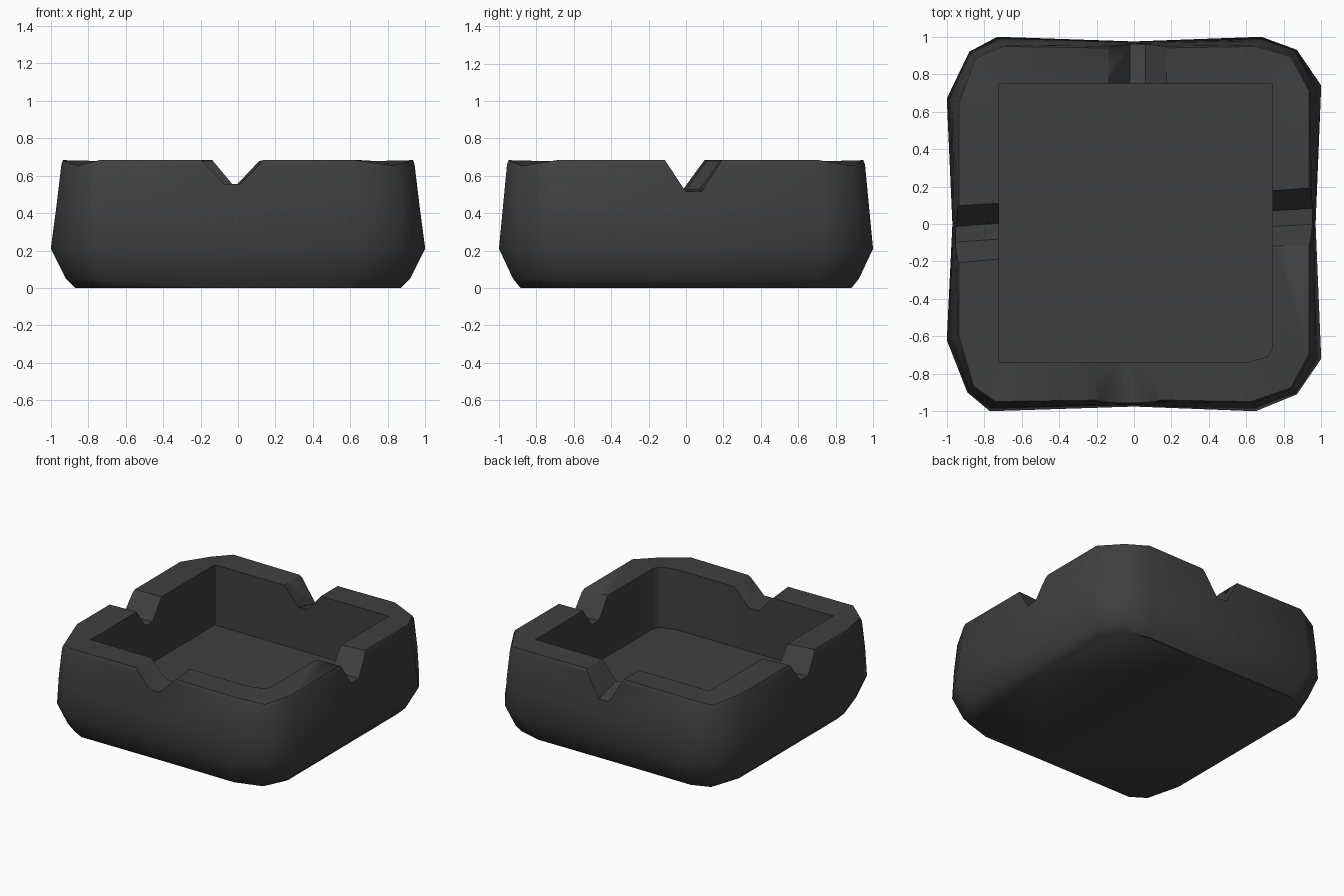
import bpy, bmesh, math
from mathutils import Matrix

if "Cube" in bpy.data.objects:
    bpy.data.objects.remove(bpy.data.objects["Cube"])

stone = bpy.data.materials.new("charcoal_grey")
stone.diffuse_color = (0.05, 0.05, 0.05, 1)
stone.use_nodes = True
stone.node_tree.nodes["Principled BSDF"].inputs["Base Color"].default_value = stone.diffuse_color

# Widest outline, clockwise from the back-left corner
OUTLINE = [(-1, .67), (-.88, .92), (-.73, 1), (0, .975), (.68, 1), (.87, .93),
           (1, .74), (.97, 0), (1, -.72), (.87, -.91), (.65, -1), (0, -.975),
           (-.77, -1), (-.89, -.9), (-1, -.62), (-.97, 0)]
CORNERS = (1, 5, 9, 13)


def clamp(v, lo, hi):
    return max(lo, min(hi, v))


def outer(z, scale, x_lim, y_lim, corner_drop=0):
    return [(clamp(x * scale, -x_lim, x_lim), clamp(y * scale, -y_lim, y_lim),
             z - (corner_drop if i in CORNERS else 0)) for i, (x, y) in enumerate(OUTLINE)]


def inner(z):
    pts = [(clamp(x * .92, -.72, .74), clamp(y * .92, -.74, .75), z) for x, y in OUTLINE]
    pts[9] = (.71, -.71, z)  # chamfered front-right inner corner
    return pts


def add_object(name, bm):
    bmesh.ops.recalc_face_normals(bm, faces=bm.faces)
    mesh = bpy.data.meshes.new(name)
    bm.to_mesh(mesh)
    bm.free()
    ob = bpy.data.objects.new(name, mesh)
    bpy.context.collection.objects.link(ob)
    mesh.materials.append(stone)
    return ob


def loft(name, rings):
    bm = bmesh.new()
    loops = [[bm.verts.new(p) for p in r] for r in rings]
    n = len(rings[0])
    for a, b in zip(loops, loops[1:]):
        for i in range(n):
            j = (i + 1) % n
            bm.faces.new((a[i], a[j], b[j], b[i]))
    bm.faces.new(loops[0])
    bm.faces.new(loops[-1])
    bmesh.ops.remove_doubles(bm, verts=bm.verts, dist=.0005)
    return add_object(name, bm)


# Tray body: outside up, over the rim, down the inside to the floor
tray = loft("ashtray_body", [
    outer(0, .905, .87, .885), outer(.05, .94, .92, .925), outer(.21, 1, 1, 1),
    outer(.42, .99, .972, .98), outer(.66, .972, .943, .957, .03),
    outer(.683, .962, .935, .948, .03), inner(.678), inner(.22)])

# Rest notches: skewed V cuts
# (rotation, outer centre, inner centre, outer bottom, inner bottom, half width)
NOTCHES = [(0, -.03, -.05, .555, .55, .165), (90, .04, .03, .515, .53, .15),
           (180, -.02, -.02, .49, .545, .155), (270, .055, .04, .53, .53, .15)]
for deg, c_out, c_in, z_out, z_in, w in NOTCHES:
    rings = []
    for y, t in ((-1.1, -.3), (-.95, 0), (-.75, 1), (-.6, 1.3)):
        c = c_out + (c_in - c_out) * t
        z = z_out + (z_in - z_out) * t
        rings.append([(c - w * 1.6, y, .78), (c - w, y, .68), (c - .042, y, z),
                      (c + .042, y, z), (c + w, y, .68), (c + w * 1.6, y, .78)])
    cutter = loft("notch_cutter", rings)
    cutter.data.transform(Matrix.Rotation(math.radians(deg), 4, 'Z'))
    cutter.hide_render = True
    mod = tray.modifiers.new("notch", 'BOOLEAN')
    mod.operation = 'DIFFERENCE'
    mod.solver = 'EXACT'
    mod.object = cutter
    bpy.context.view_layer.objects.active = tray
    bpy.ops.object.modifier_apply(modifier=mod.name)
    bpy.data.objects.remove(cutter)

# Smooth shading with crisp rim edges
bpy.ops.object.select_all(action='DESELECT')
tray.select_set(True)
bpy.context.view_layer.objects.active = tray
bpy.ops.object.shade_smooth_by_angle(angle=math.radians(48))
